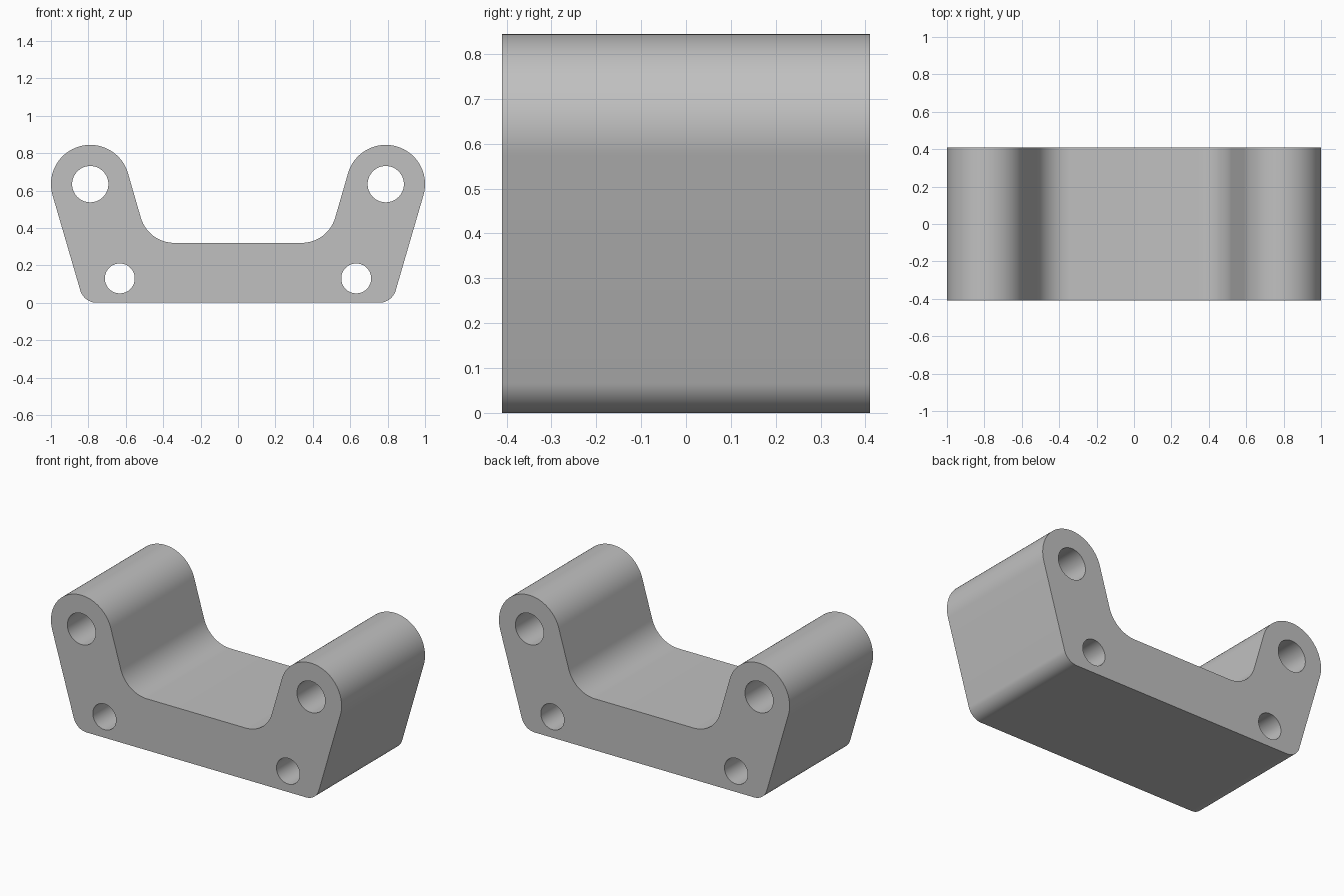
import bpy, bmesh
from math import sin, cos, radians, pi

if "Cube" in bpy.data.objects:
    bpy.data.objects.remove(bpy.data.objects["Cube"], do_unlink=True)

HALF_DEPTH = 0.41
TILT = 16.1          # lean of the arms, degrees


def arc(cx, cz, r, start, end, steps):
    """Points along an arc, angles in degrees."""
    angles = [radians(start + (end - start) * i / steps) for i in range(steps + 1)]
    return [(cx + r * cos(a), cz + r * sin(a)) for a in angles]


def circle(cx, cz, r, steps=64):
    return arc(cx, cz, r, 0, 360, steps)[:-1]


def add_loop(curve, points):
    spline = curve.splines.new('POLY')
    spline.points.add(len(points) - 1)
    for p, (x, z) in zip(spline.points, points):
        p.co = (x, z, 0, 1)
    spline.use_cyclic_u = True


# Outline: bottom corner, round arm end, inner fillet, then mirrored
half = (arc(0.755, 0.092, 0.092, -90, -TILT, 16)
        + arc(0.79, 0.634, 0.21, -TILT, 180 - TILT, 48)
        + arc(0.34, 0.507, 0.187, -TILT, -90, 20))
outline = half + [(-x, z) for x, z in reversed(half)]

curve = bpy.data.curves.new("bracket_block", 'CURVE')
curve.dimensions = '2D'
curve.fill_mode = 'BOTH'
curve.extrude = HALF_DEPTH
add_loop(curve, outline)

# Upper and lower through holes on both sides
for side in (-1, 1):
    add_loop(curve, circle(side * 0.79, 0.634, 0.097))
    add_loop(curve, circle(side * 0.632, 0.13, 0.08))

block = bpy.data.objects.new("bracket_block", curve)
bpy.context.collection.objects.link(block)
block.rotation_euler = (pi / 2, 0, 0)

# Turn the extruded profile into one closed mesh
bpy.ops.object.select_all(action='DESELECT')
block.select_set(True)
bpy.context.view_layer.objects.active = block
bpy.ops.object.convert(target='MESH')
block = bpy.context.object
bpy.ops.object.transform_apply(location=False, rotation=True, scale=False)

bm = bmesh.new()
bm.from_mesh(block.data)
bmesh.ops.remove_doubles(bm, verts=bm.verts, dist=0.0001)
bmesh.ops.recalc_face_normals(bm, faces=bm.faces)
bm.to_mesh(block.data)
bm.free()
bpy.ops.object.shade_smooth_by_angle(angle=radians(30))

# Plain grey
grey = bpy.data.materials.new("plain_grey")
grey.use_nodes = True
colour = (0.53, 0.53, 0.53, 1)
grey.diffuse_color = colour
grey.node_tree.nodes["Principled BSDF"].inputs["Base Color"].default_value = colour
block.data.materials.clear()
block.data.materials.append(grey)
